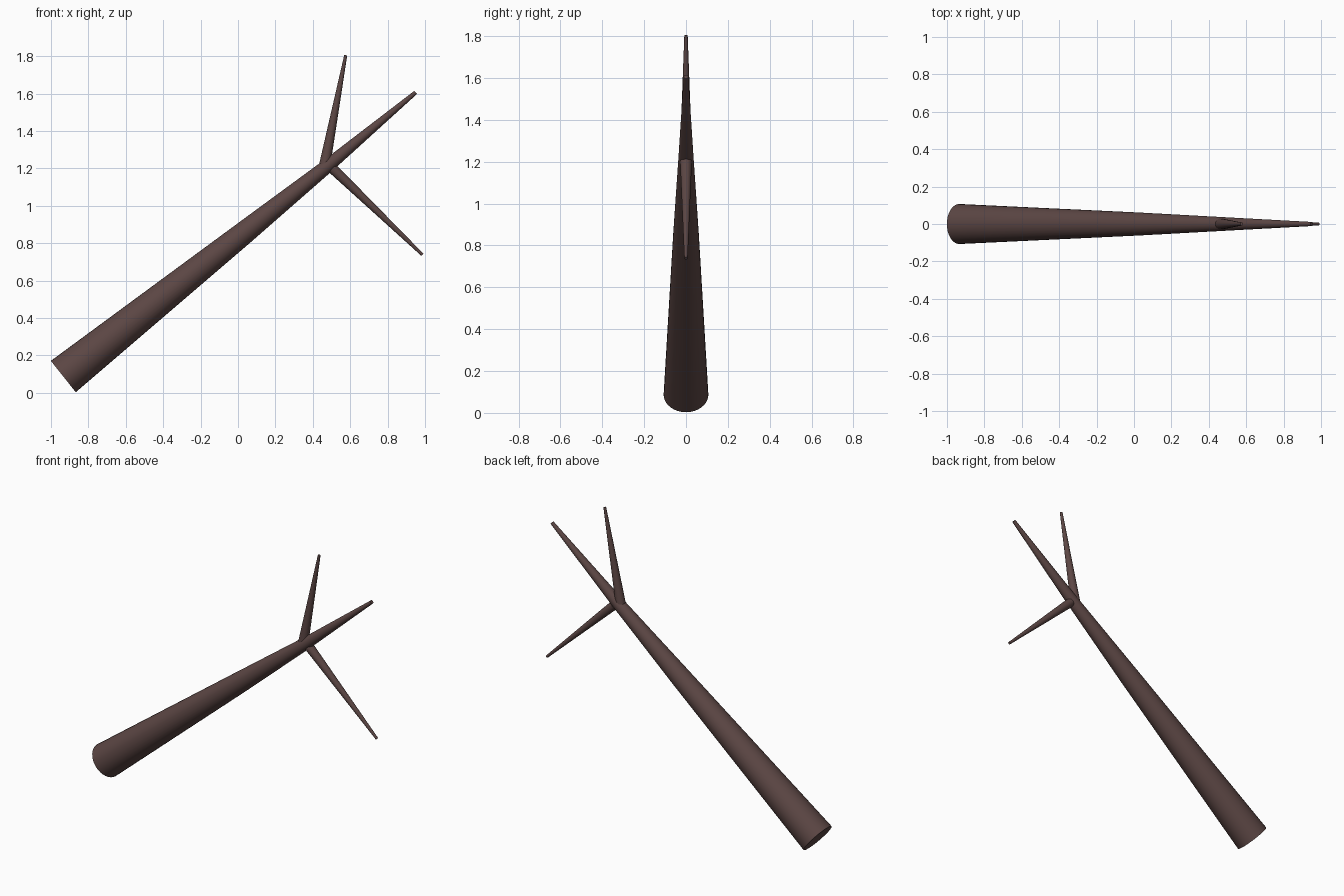
import bpy, bmesh, math
from mathutils import Vector

if "Cube" in bpy.data.objects:
    bpy.data.objects.remove(bpy.data.objects["Cube"])

bark = bpy.data.materials.new("dark_bark")
bark.diffuse_color = (0.107, 0.062, 0.058, 1)
bark.use_nodes = True
bark.node_tree.nodes["Principled BSDF"].inputs["Base Color"].default_value = bark.diffuse_color


def limb(name, path, sides):
    """Tapered round limb in the XZ plane; path holds (x, z, radius)."""
    bm = bmesh.new()
    pts = [Vector((x, 0, z)) for x, z, r in path]
    rings = []
    for i, (x, z, r) in enumerate(path):
        d = (pts[min(i + 1, len(pts) - 1)] - pts[max(i - 1, 0)]).normalized()
        side = Vector((0, 1, 0))
        up = d.cross(side)
        rings.append([bm.verts.new(pts[i] + r * (math.cos(a) * side + math.sin(a) * up))
                      for a in (math.tau * k / sides for k in range(sides))])
    for a, b in zip(rings, rings[1:]):
        for k in range(sides):
            n = (k + 1) % sides
            bm.faces.new((a[k], a[n], b[n], b[k]))
    bm.faces.new(rings[0])
    bm.faces.new(rings[-1])
    bmesh.ops.recalc_face_normals(bm, faces=bm.faces)
    me = bpy.data.meshes.new(name)
    bm.to_mesh(me)
    bm.free()
    me.materials.append(bark)
    ob = bpy.data.objects.new(name, me)
    bpy.context.collection.objects.link(ob)
    bpy.ops.object.select_all(action='DESELECT')
    ob.select_set(True)
    bpy.context.view_layer.objects.active = ob
    bpy.ops.object.shade_smooth_by_angle(angle=math.radians(30))


# Leaning trunk, then the two twigs at its fork
limb("trunk", [(-0.934, 0.087, 0.107), (0.036, 0.858, 0.061),
               (0.49, 1.222, 0.036), (0.95, 1.606, 0.011)], 32)
limb("upper_twig", [(0.464, 1.22, 0.03), (0.576, 1.805, 0.008)], 24)
limb("lower_twig", [(0.505, 1.2, 0.028), (0.986, 0.738, 0.008)], 24)
